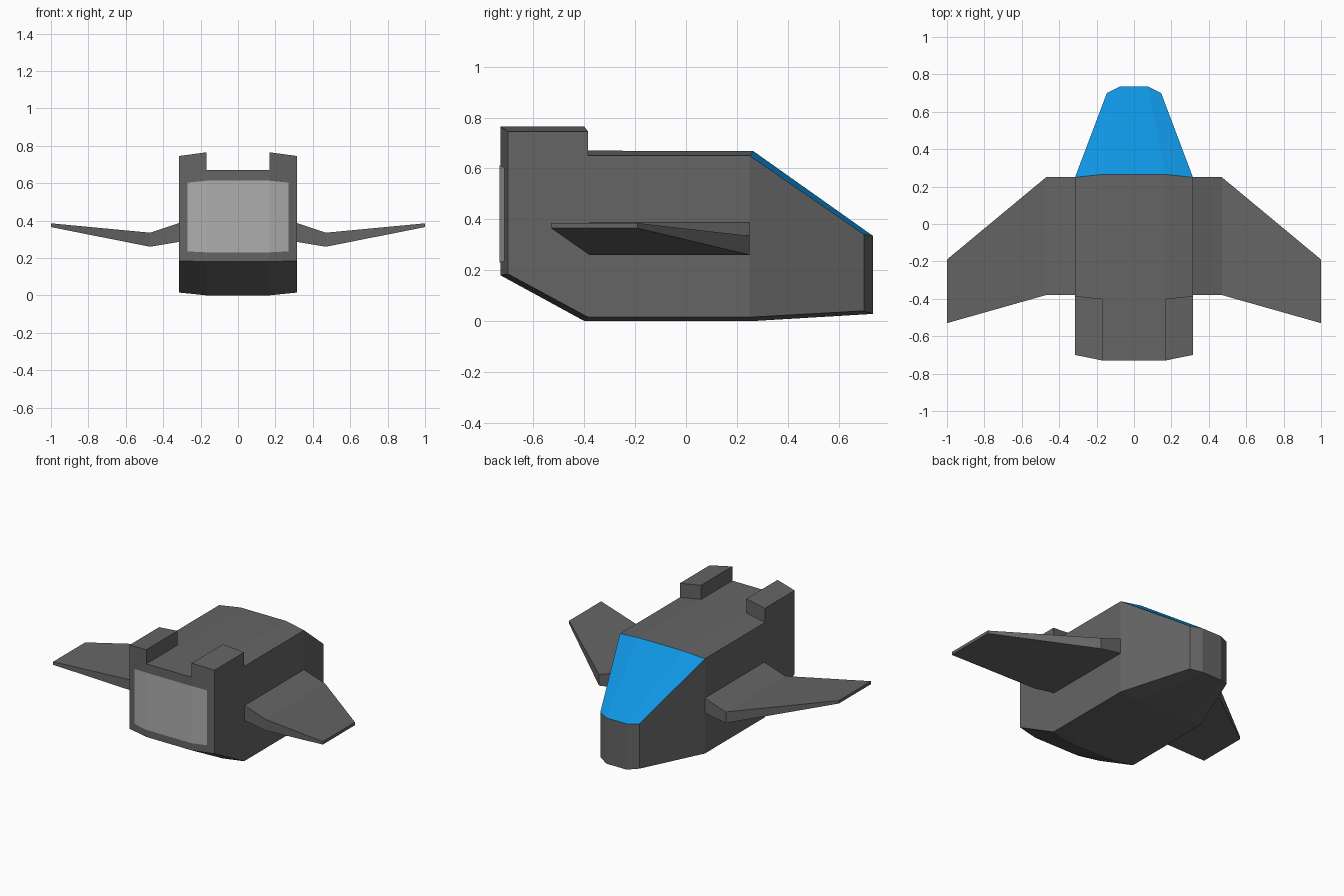
import bpy
import bmesh

cube = bpy.data.objects.get("Cube")
if cube:
    bpy.data.objects.remove(cube)


def material(name, rgb):
    mat = bpy.data.materials.new(name)
    mat.use_nodes = True
    mat.diffuse_color = (*rgb, 1)
    mat.node_tree.nodes["Principled BSDF"].inputs["Base Color"].default_value = (*rgb, 1)
    return mat


def finish(bm, name, mats):
    bmesh.ops.recalc_face_normals(bm, faces=bm.faces)
    mesh = bpy.data.meshes.new(name)
    bm.to_mesh(mesh)
    bm.free()
    for mat in mats:
        mesh.materials.append(mat)
    obj = bpy.data.objects.new(name, mesh)
    bpy.context.collection.objects.link(obj)
    return obj


grey = material("hull grey", (0.13, 0.13, 0.13))
blue = material("window blue", (0.005, 0.30, 0.76))
light = material("engine light grey", (0.42, 0.42, 0.42))

# Hull: each station gives (x, y, bottom z, top z) for its outer and inner columns,
# then the y of the outer and inner top corners
stations = [
    ((0.315, -0.70, 0.185, 0.65), (0.168, -0.73, 0.18, 0.67)),
    ((0.315, -0.385, 0.015, 0.65), (0.168, -0.40, 0.0, 0.67)),
    ((0.315, 0.25, 0.015, 0.65), (0.168, 0.265, 0.0, 0.668)),
    ((0.145, 0.70, 0.04, 0.34), (0.075, 0.735, 0.028, 0.335)),
]
bm = bmesh.new()
rings = []
for outer, inner in stations:
    columns = [(-1, outer), (-1, inner), (1, inner), (1, outer)]
    bottom = [bm.verts.new((s * x, y, lo)) for s, (x, y, lo, hi) in columns]
    top = [bm.verts.new((s * x, y, hi)) for s, (x, y, lo, hi) in columns]
    rings.append(bottom + top[::-1])

fin_bases = []
for n, (a, b) in enumerate(zip(rings, rings[1:])):
    for i in range(8):
        j = (i + 1) % 8
        face = bm.faces.new((a[i], a[j], b[j], b[i]))
        if n == 2 and i in (4, 5, 6):
            face.material_index = 1          # sloped window
        if n == 0 and i in (4, 6):
            fin_bases.append(face)
for ring in (rings[0], rings[-1]):           # three-facet end caps
    for i in range(3):
        bm.faces.new((ring[i], ring[i + 1], ring[6 - i], ring[7 - i]))
bmesh.ops.recalc_face_normals(bm, faces=bm.faces)

# Raised fins pulled up from the hull's top corners
for base in fin_bases:
    raised = bmesh.ops.extrude_face_region(bm, geom=[base])["geom"]
    verts = [v for v in raised if isinstance(v, bmesh.types.BMVert)]
    bmesh.ops.translate(bm, verts=verts, vec=(0, 0, 0.095))
    if base.is_valid:
        bm.faces.remove(base)
finish(bm, "hull", [grey, blue])

# Engine panel: thin bent plate following the three front facets
bm = bmesh.new()
columns = [(-0.27, -0.713, 0.235, 0.603), (-0.168, -0.734, 0.23, 0.613),
           (0.168, -0.734, 0.23, 0.613), (0.27, -0.713, 0.235, 0.603)]
pairs = [(bm.verts.new((x, y, lo)), bm.verts.new((x, y, hi))) for x, y, lo, hi in columns]
for (a, b), (c, d) in zip(pairs, pairs[1:]):
    bm.faces.new((a, c, d, b))
finish(bm, "engine_panel", [light])

# Wings: (x, front y, back y, bottom z, top z) from root to tip
sections = [(0.29, -0.38, 0.25, 0.29, 0.395),
            (0.47, -0.38, 0.25, 0.26, 0.335),
            (1.0, -0.53, -0.19, 0.365, 0.385)]
for side, name in ((1, "left_wing"), (-1, "right_wing")):
    bm = bmesh.new()
    loops = [[bm.verts.new((side * x, y, z))
              for y, z in ((front, lo), (back, lo), (back, hi), (front, hi))]
             for x, front, back, lo, hi in sections]
    for a, b in zip(loops, loops[1:]):
        for i in range(4):
            j = (i + 1) % 4
            bm.faces.new((a[i], a[j], b[j], b[i]))
    bm.faces.new(loops[0])
    bm.faces.new(loops[-1])
    finish(bm, name, [grey])
